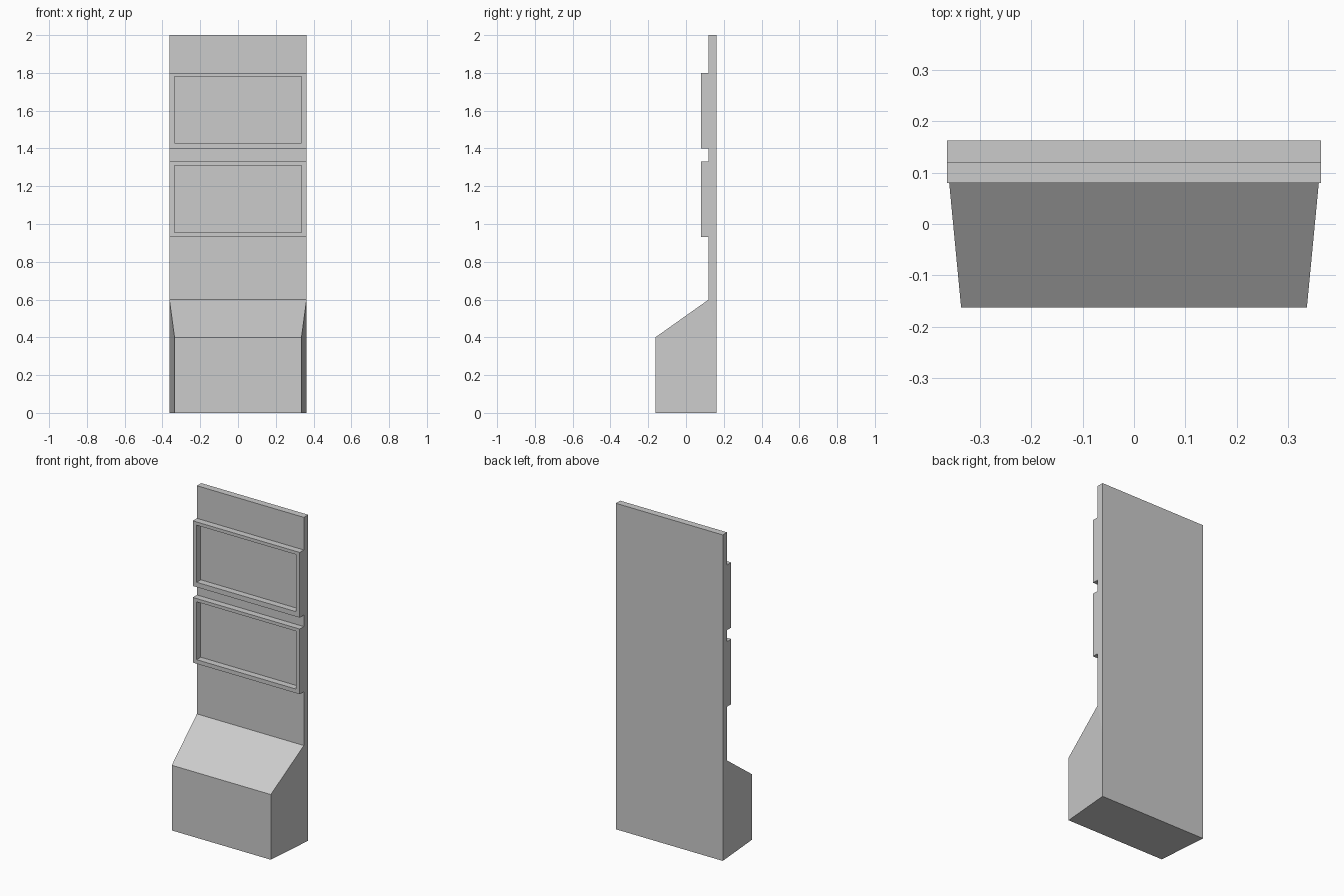
import bpy, bmesh

if "Cube" in bpy.data.objects:
    bpy.data.objects.remove(bpy.data.objects["Cube"])

HALF = 0.363       # half width of the panel
FRONT = 0.336      # half width of the base front
BACK_Y, PANEL_Y, FRAME_Y, BASE_Y = 0.162, 0.12, 0.08, -0.162


def add_object(name, bm):
    bmesh.ops.recalc_face_normals(bm, faces=bm.faces)
    mesh = bpy.data.meshes.new(name)
    bm.to_mesh(mesh)
    bm.free()
    ob = bpy.data.objects.new(name, mesh)
    bpy.context.collection.objects.link(ob)
    return ob


# Cabinet body: tall back panel flowing into a tapered base with a sloped top
def cabinet_body():
    # side outline as (y, z, half width)
    outline = [(BASE_Y, 0, FRONT), (BASE_Y, 0.4, FRONT), (PANEL_Y, 0.6, HALF),
               (PANEL_Y, 2, HALF), (BACK_Y, 2, HALF), (BACK_Y, 0.4, HALF),
               (BACK_Y, 0, HALF)]
    bm = bmesh.new()
    left = [bm.verts.new((-w, y, z)) for y, z, w in outline]
    right = [bm.verts.new((w, y, z)) for y, z, w in outline]
    n = len(outline)
    for i in range(n):
        j = (i + 1) % n
        bm.faces.new((left[i], left[j], right[j], right[i]))
    # flat side pieces: base, wedge, panel
    for side in (left, right):
        for ids in ((0, 1, 5, 6), (1, 2, 5), (2, 3, 4, 5)):
            bm.faces.new([side[k] for k in ids])
    # join the two back quads into one flat face
    bmesh.ops.dissolve_edges(
        bm, edges=[bm.edges.get((left[5], right[5]))], use_verts=False)
    return add_object("cabinet_body", bm)


# Display frame: rectangular ring standing proud of the panel
def display_frame(name, z0, z1, open0, open1):
    def loop(bm, w, y, lo, hi):
        return [bm.verts.new((x, y, z)) for x, z in
                ((-w, lo), (w, lo), (w, hi), (-w, hi))]
    bm = bmesh.new()
    inner = 0.337
    loops = [loop(bm, HALF, PANEL_Y, z0, z1), loop(bm, HALF, FRAME_Y, z0, z1),
             loop(bm, inner, FRAME_Y, open0, open1),
             loop(bm, inner, PANEL_Y, open0, open1)]
    for k in range(4):
        a, b = loops[k], loops[(k + 1) % 4]
        for i in range(4):
            j = (i + 1) % 4
            bm.faces.new((a[i], a[j], b[j], b[i]))
    return add_object(name, bm)


cabinet_body()
display_frame("lower_display_frame", 0.93, 1.33, 0.955, 1.31)
display_frame("upper_display_frame", 1.40, 1.80, 1.43, 1.78)
